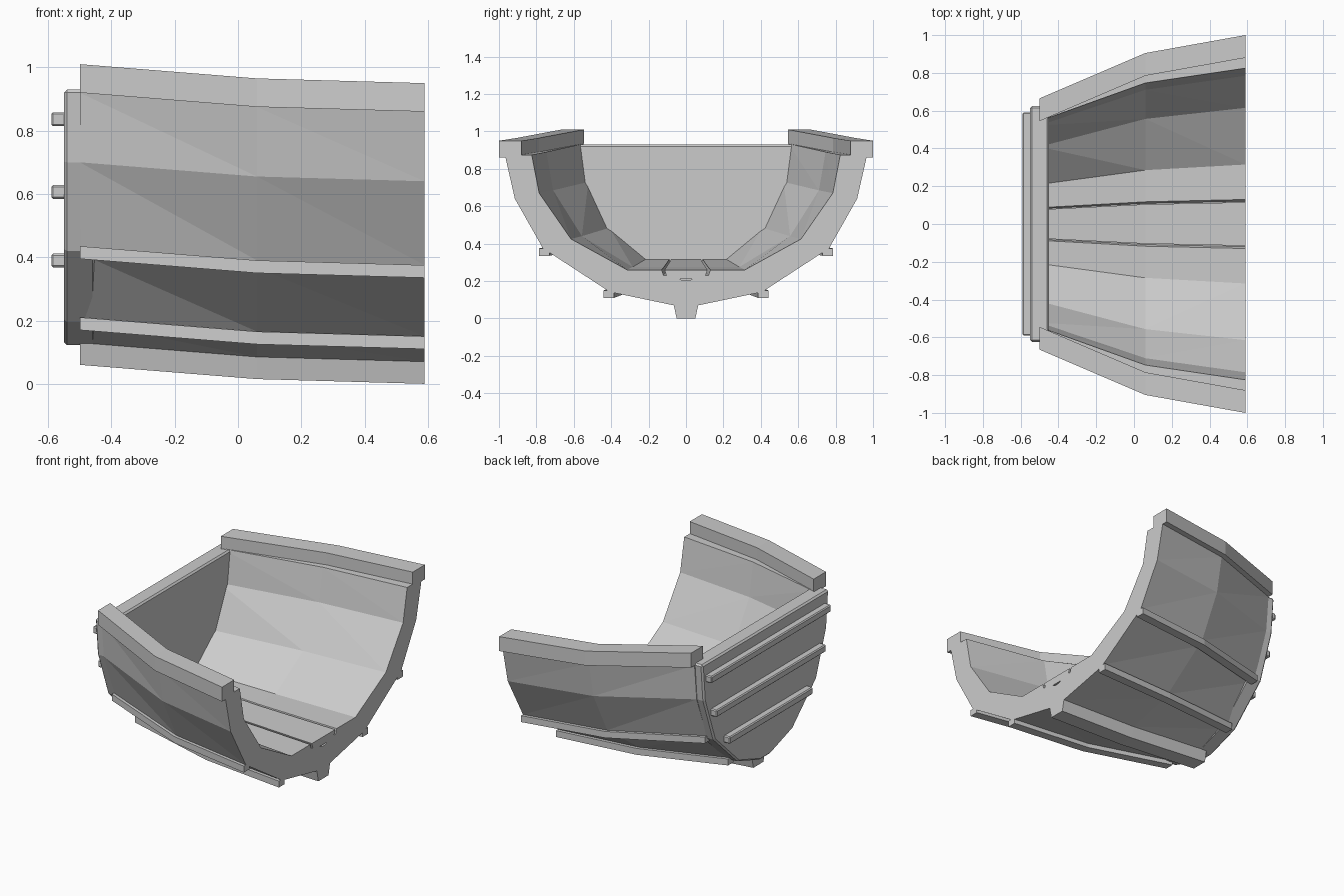
import bpy, bmesh

cube = bpy.data.objects.get("Cube")
if cube:
    bpy.data.objects.remove(cube, do_unlink=True)

grey = bpy.data.materials.new("plain grey")
grey.use_nodes = True
grey.diffuse_color = (0.6, 0.6, 0.6, 1)
grey.node_tree.nodes["Principled BSDF"].inputs["Base Color"].default_value = (0.6, 0.6, 0.6, 1)

# Stations along the hull: x, width scale, height lift
STATIONS = [(-0.5, 0.665, 0.06), (0.06, 0.905, 0.015), (0.59, 1.0, 0.0)]

# Half section: scaled y, fixed y offset, z
FLOOR = [(0, 0, .26), (.115, 0, .26), (.105, 0, .23), (.12, 0, .23), (.13, 0, .26)]
INNER = [(.315, 0, .26), (.615, 0, .425), (.785, 0, .67), (.825, 0, .875)]
GUNWALE = [(1, -.12, .875), (1, -.12, .95), (1, 0, .95), (1, 0, .86), (1, -.035, .86)]
KEEL = [(0, .065, .07), (0, .05, 0), (0, 0, 0)]


def strake(y, z, foot):
    """Small rectangular rail on the outer skin."""
    return [(y, 0, z), (y, .02, z), (y, .02, z - .04), (y, -.035, z - .04), (y, -.035, foot)]


OUTER = [(.915, 0, .64)] + strake(.765, .375, .352) + strake(.42, .15, .137)
SECTION = FLOOR + INNER + GUNWALE + OUTER + KEEL


def make_object(name, bm):
    bmesh.ops.recalc_face_normals(bm, faces=bm.faces)
    mesh = bpy.data.meshes.new(name)
    bm.to_mesh(mesh)
    bm.free()
    mesh.materials.append(grey)
    obj = bpy.data.objects.new(name, mesh)
    bpy.context.collection.objects.link(obj)
    return obj


def prism(name, outline, x0, x1, bevel=0.0):
    """Extrude a y-z outline along x."""
    bm = bmesh.new()
    face = bm.faces.new([bm.verts.new((x0, y, z)) for y, z in outline])
    new = bmesh.ops.extrude_face_region(bm, geom=[face])["geom"]
    bmesh.ops.translate(bm, vec=(x1 - x0, 0, 0),
                        verts=[g for g in new if isinstance(g, bmesh.types.BMVert)])
    obj = make_object(name, bm)
    if bevel:
        mod = obj.modifiers.new("edge", "BEVEL")
        mod.width = bevel
        mod.segments = 1
    return obj


# Hull with gunwales, strakes and keel: half loft, mirrored
bm = bmesh.new()
rings = [[bm.verts.new((x, h * s + off, z + lift)) for h, off, z in SECTION]
         for x, s, lift in STATIONS]
inner_count = len(FLOOR) + len(INNER)
for aft, fore in zip(rings, rings[1:]):
    for i in range(len(SECTION) - 1):
        a, b, c, d = aft[i], aft[i + 1], fore[i + 1], fore[i]
        if i < inner_count:          # diagonal from upper aft to lower fore
            bm.faces.new((a, b, d))
            bm.faces.new((b, c, d))
        else:
            bm.faces.new((a, b, c))
            bm.faces.new((a, c, d))
bm.faces.new(rings[0])
bm.faces.new(rings[-1])
hull = make_object("hull", bm)
mirror = hull.modifiers.new("mirror", "MIRROR")
mirror.use_axis = (False, True, False)

# Small slit in the open end
slit = prism("slit_cutter", [(-.037, .212), (.037, .212), (.015, .202), (-.015, .202)], 0.55, 0.65)
slit.hide_render = True
slit.hide_viewport = True
cut = hull.modifiers.new("slit", "BOOLEAN")
cut.operation = "DIFFERENCE"
cut.solver = "EXACT"
cut.object = slit

# Closed end wall
half = [(.625, .93), (.605, .70), (.505, .42), (.268, .195), (.05, .122)]
prism("transom", half + [(-y, z) for y, z in reversed(half)], -0.55, -0.45, 0.01)

# Battens across the end wall
for label, w, z in (("lower", .41, .39), ("middle", .54, .606), ("upper", .59, .836)):
    prism(label + "_batten", [(-w, z - .022), (w, z - .022), (w, z + .022), (-w, z + .022)],
          -0.59, -0.54, 0.006)
